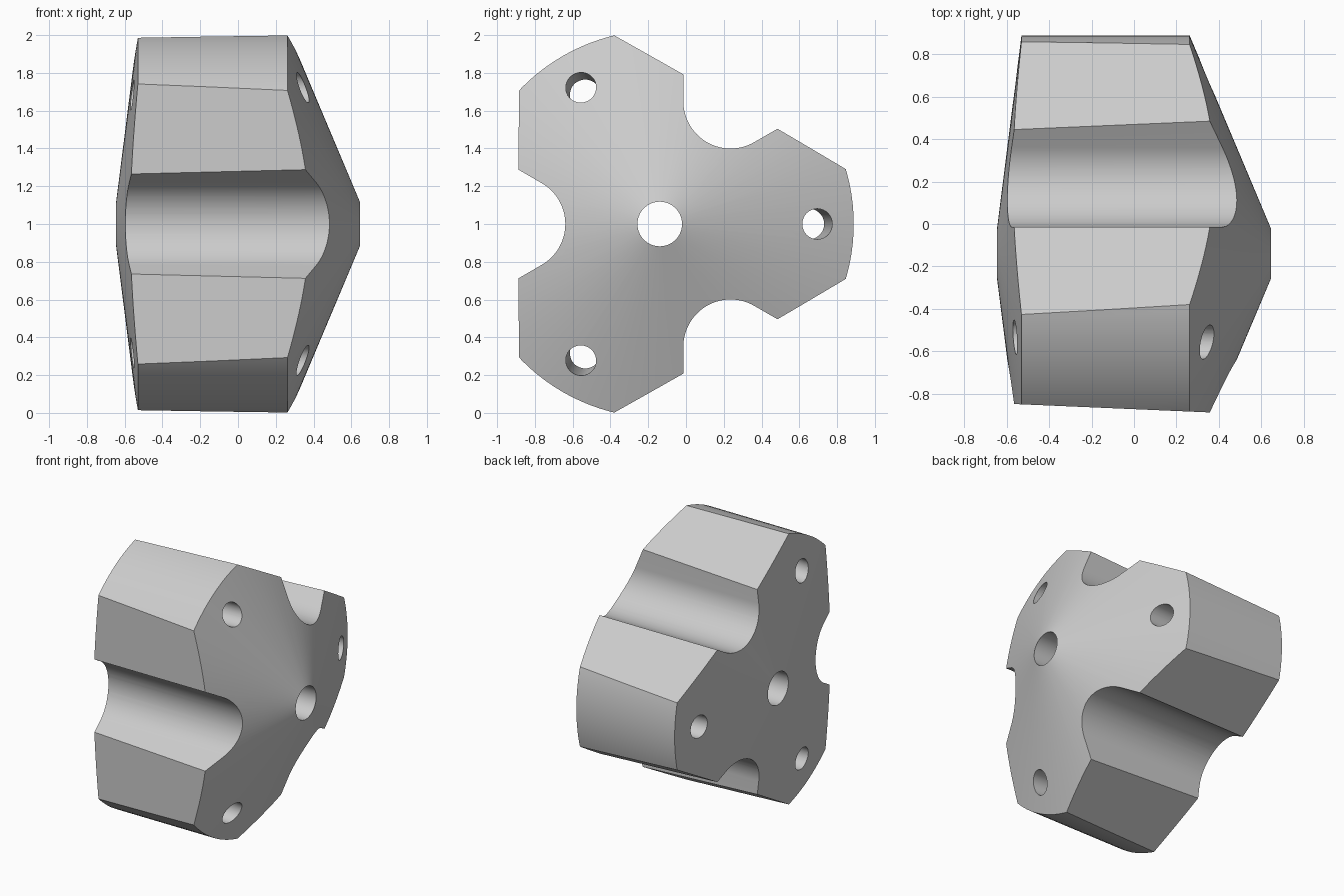
import bpy, bmesh
from math import cos, sin, pi, radians, tan
from mathutils import Vector, Matrix

cube = bpy.data.objects.get("Cube")
if cube:
    bpy.data.objects.remove(cube, do_unlink=True)

CENTRE = Vector((0, -0.139, 1.0))      # the body's axis runs along x through here
R_OUT, R_BORE = 1.027, 0.118
SEGMENTS = 120

steel = bpy.data.materials.new("grey_steel")
steel.use_nodes = True
colour = (0.6, 0.6, 0.6, 1)
steel.diffuse_color = colour
steel.node_tree.nodes["Principled BSDF"].inputs["Base Color"].default_value = colour


def place(x, radial, tangent, angle):
    """Point from axial, radial and tangential distances about the body axis."""
    c, s = cos(angle), sin(angle)
    return CENTRE + Vector((x, radial * c - tangent * s, radial * s + tangent * c))


def make_object(name, bm):
    bmesh.ops.recalc_face_normals(bm, faces=bm.faces)
    mesh = bpy.data.meshes.new(name)
    bm.to_mesh(mesh)
    bm.free()
    mesh.materials.append(steel)
    obj = bpy.data.objects.new(name, mesh)
    bpy.context.collection.objects.link(obj)
    return obj


def loft(name, ring_a, ring_b):
    """Solid between two matching outlines."""
    bm = bmesh.new()
    a = [bm.verts.new(p) for p in ring_a]
    b = [bm.verts.new(p) for p in ring_b]
    bm.faces.new(a)
    bm.faces.new(b)
    for i in range(len(a)):
        j = (i + 1) % len(a)
        bm.faces.new((a[i], a[j], b[j], b[i]))
    return make_object(name, bm)


# Body: hollow turned profile with a steep cone on one end and a shallow one on the other
profile = [(0.645, R_BORE), (0.262, R_OUT), (-0.53, R_OUT), (-0.645, R_BORE)]
bm = bmesh.new()
rings = [[bm.verts.new(place(x, r, 0, 2 * pi * i / SEGMENTS)) for i in range(SEGMENTS)]
         for x, r in profile]
for k, ring in enumerate(rings):
    after = rings[(k + 1) % len(rings)]
    for i in range(SEGMENTS):
        j = (i + 1) % SEGMENTS
        bm.faces.new((ring[i], ring[j], after[j], after[i]))
body = make_object("three_lobed_body", bm)

# Slot outline: round floor with walls flaring 30 degrees
SLOT_R, SLOT_U = 0.25, 0.75
slot = [(SLOT_U + SLOT_R * cos(radians(a)), SLOT_R * sin(radians(a)))
        for a in range(120, 241, 4)]
reach = 0.7
flare = slot[0][1] + reach * tan(radians(30))
slot = [(slot[0][0] + reach, flare)] + slot + [(slot[0][0] + reach, -flare)]


def flat_outline(x):
    # Flats lean in slightly towards the shallow end
    d = 0.733 + 0.043 * x
    return [(d, -1.5), (d, 1.5), (1.6, 1.5), (1.6, -1.5)]


cutters = []
for k in range(3):
    a = radians(60 + 120 * k)
    cutters.append(loft("flat_cutter",
                        [place(-1, u, v, a) for u, v in flat_outline(-1)],
                        [place(1, u, v, a) for u, v in flat_outline(1)]))
    cutters.append(loft("slot_cutter", [place(-1, u, v, a) for u, v in slot],
                        [place(1, u, v, a) for u, v in slot]))
    # Small hole through each lobe, leaning slightly to the axis
    lobe = radians(120 * k)
    circle = [(0.081 * cos(2 * pi * i / 40), 0.081 * sin(2 * pi * i / 40)) for i in range(40)]
    cutters.append(loft("hole_cutter",
                        [place(-1, 0.767 + u, v, lobe) for u, v in circle],
                        [place(1, 0.867 + u, v, lobe) for u, v in circle]))

for cutter in cutters:
    cutter.hide_render = True
    mod = body.modifiers.new("cut", 'BOOLEAN')
    mod.operation = 'DIFFERENCE'
    mod.solver = 'EXACT'
    mod.object = cutter

# Bake the cuts and drop the helpers
depsgraph = bpy.context.evaluated_depsgraph_get()
baked = bpy.data.meshes.new_from_object(body.evaluated_get(depsgraph))
body.modifiers.clear()
body.data = baked
for cutter in cutters:
    bpy.data.objects.remove(cutter, do_unlink=True)

bpy.ops.object.select_all(action='DESELECT')
body.select_set(True)
bpy.context.view_layer.objects.active = body
bpy.ops.object.shade_smooth_by_angle(angle=radians(25))
